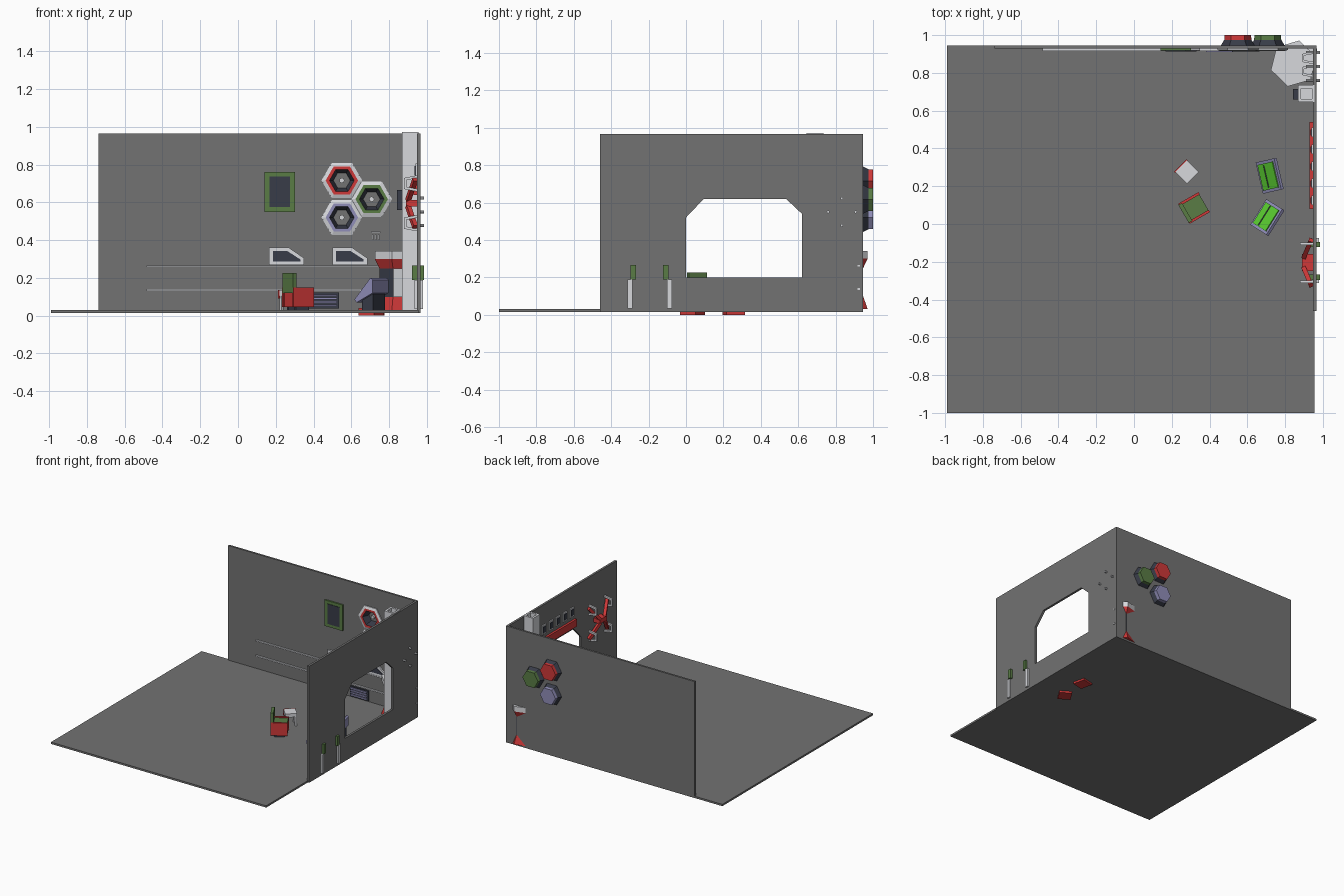
import bpy, bmesh, math
from mathutils import Matrix, Vector

if "Cube" in bpy.data.objects:
    bpy.data.objects.remove(bpy.data.objects["Cube"])

def mat(name, r, g, b):
    m = bpy.data.materials.new(name)
    m.diffuse_color = (r, g, b, 1)
    m.use_nodes = True
    m.node_tree.nodes["Principled BSDF"].inputs["Base Color"].default_value = m.diffuse_color
    return m

RED = mat("red", .62, .04, .04)
GREEN = mat("green", .10, .20, .06)
LIME = mat("lime", .10, .60, .03)
LAV = mat("lavender", .28, .27, .48)
DARK = mat("dark", .04, .045, .065)
WALL = mat("wall_grey", .17, .17, .17)
WHITE = mat("white", .68, .69, .72)

def finish(name, bm, mats, M=None):
    bmesh.ops.recalc_face_normals(bm, faces=bm.faces)
    me = bpy.data.meshes.new(name)
    bm.to_mesh(me)
    bm.free()
    for m in mats:
        me.materials.append(m)
    ob = bpy.data.objects.new(name, me)
    bpy.context.collection.objects.link(ob)
    if M:
        ob.matrix_world = M
    return ob

def prism(name, pts, axis, lo, hi, m, M=None):
    """Extrude a 2D profile along axis; profile uses the other two axes in order."""
    bm = bmesh.new()
    def co(p, d):
        c = list(p)
        c.insert(axis, d)
        return c
    a = [bm.verts.new(co(p, lo)) for p in pts]
    b = [bm.verts.new(co(p, hi)) for p in pts]
    bm.faces.new(a)
    bm.faces.new(b)
    for i in range(len(pts)):
        j = (i + 1) % len(pts)
        bm.faces.new((a[i], a[j], b[j], b[i]))
    return finish(name, bm, [m], M)

def box(name, x0, x1, y0, y1, z0, z1, m, M=None):
    return prism(name, [(x0, y0), (x1, y0), (x1, y1), (x0, y1)], 2, z0, z1, m, M)

def turned(name, prof, mats, axis, centre, n=6, turn=0):
    """Revolve (radius, distance) profile in n flat sides, one material per band."""
    bm = bmesh.new()
    rings = []
    for r, d in prof:
        ring = []
        for k in range(n if r else 1):
            t = math.radians(turn) + math.tau * k / n
            c = [centre[0] + r * math.cos(t), centre[1] + r * math.sin(t)]
            c.insert(axis, d)
            ring.append(bm.verts.new(c))
        rings.append(ring)
    used = list(dict.fromkeys(mats))
    for a, b, m in zip(rings, rings[1:], mats):
        for k in range(n):
            q = [a[k % len(a)], a[(k + 1) % len(a)], b[(k + 1) % len(b)], b[k % len(b)]]
            f = bm.faces.new(list(dict.fromkeys(q)))
            f.material_index = used.index(m)
    return finish(name, bm, used)

def bar(name, p, q, w, m):
    """Square bar between two points."""
    p, q = Vector(p), Vector(q)
    M = Matrix.Translation(p) @ (q - p).to_track_quat('Z', 'Y').to_matrix().to_4x4()
    return box(name, -w / 2, w / 2, -w / 2, w / 2, 0, (q - p).length, m, M)

def cut(ob, cutter):
    cutter.hide_render = True
    md = ob.modifiers.new("cut", 'BOOLEAN')
    md.object, md.operation, md.solver = cutter, 'DIFFERENCE', 'EXACT'
    bpy.context.view_layer.objects.active = ob
    bpy.ops.object.modifier_apply(modifier=md.name)
    bpy.data.objects.remove(cutter)

def place(x, y, deg):
    return Matrix.Translation((x, y, 0)) @ Matrix.Rotation(math.radians(deg), 4, 'Z')

# Floor and two walls
box("floor", -.99, .955, -1, .945, .015, .03, WALL)
back = box("back_wall", -.74, .955, .93, .946, .015, .966, WALL)
side = box("side_wall", .948, .966, -.46, .946, .015, .966, WALL)
window = [(0, .2), (0, .52), (.095, .62), (.535, .62), (.62, .54), (.62, .2)]
cut(side, prism("window_cutter", window, 0, .9, 1, WALL))

# Hexagonal portholes passing through the back wall
prof = [(0, .97), (.045, .97), (.066, .915), (.086, .915), (.108, .922), (.108, .935),
        (.09, .935), (.09, .945), (.072, .975), (.07, 1), (0, 1)]
for i, (x, z, c) in enumerate([(.55, .716, RED), (.708, .617, GREEN), (.55, .52, LAV)]):
    cut(back, turned("hole_cutter", [(0, .9), (.08, .9), (.08, .96), (0, .96)], [WALL] * 3, 1, (x, z)))
    turned(f"porthole_{i}", prof, [WALL, DARK, c, WHITE, WHITE, WHITE, DARK, DARK, c, c], 1, (x, z))
    turned(f"porthole_knob_{i}", [(0, .95), (.014, .95), (.014, .972), (0, .972)], [WHITE] * 3, 1, (x, z), 8)

# Framed display on the back wall
box("display_frame", .14, .302, .918, .932, .55, .762, GREEN)
box("display_screen", .167, .276, .914, .92, .575, .738, DARK)

# Rails along the back wall, ends showing through the side wall
for i, z in enumerate((.137, .262)):
    box(f"wall_rail_{i}", -.485, .97, .917, .929, z - .005, z + .005, WHITE)

# Slanted cabinets
for i, x in enumerate((.165, .5)):
    prism(f"cabinet_{i}", [(x, .268), (x, .36), (x + .105, .36), (x + .185, .305), (x + .185, .268)],
          1, .918, .932, WHITE)
    prism(f"cabinet_panel_{i}", [(x + .02, .288), (x + .02, .343), (x + .095, .343), (x + .165, .298),
          (x + .165, .288)], 1, .913, .92, DARK)

# Small three-slot vent and louvred grille
box("vent_top", .705, .755, .922, .932, .437, .447, WHITE)
for i in range(3):
    box(f"vent_bar_{i}", .71 + .016 * i, .718 + .016 * i, .922, .932, .4, .43, WHITE)
box("grille_frame", .37, .535, .918, .932, .038, .122, DARK)
for i in range(4):
    z = .05 + .018 * i
    box(f"grille_slat_{i}", .382, .523, .91, .92, z, z + .009, LAV)

# Hexagonal barrel in the corner
turned("corner_barrel", [(0, .03), (.125, .03), (.1, .1), (.1, .25), (.125, .3), (.125, .342), (0, .342)],
       [RED, RED, DARK, RED, WHITE, WHITE], 2, (.845, .85), 6, 16)
box("barrel_panel", -.05, .05, -.095, -.07, .1, .25, WHITE, place(.845, .85, 16))

# Column on the side wall: hollow top, dark control box
col = box("column", .868, .957, .645, .735, .03, .972, WHITE)
cut(col, box("column_cutter", .885, .942, .662, .718, .8, 1, WHITE))
box("column_control", .842, .87, .66, .715, .56, .665, DARK)

# Four wall handles in a diamond, pegs through the side wall
for i, (y, z) in enumerate([(.76, .55), (.833, .622), (.907, .55), (.833, .478)]):
    turned(f"handle_peg_{i}", [(0, .91), (.008, .91), (.008, .985), (0, .985)], [WHITE] * 3, 0, (y, z), 8)
for i, y in enumerate((.81, .88)):
    for s in (-1, 1):
        bar(f"handle_side_{i}_{s}", (.95, y + .027 * s, .55), (.895, y + .017 * s, .55), .012, WHITE)
    bar(f"handle_grip_{i}", (.895, y - .02, .55), (.895, y + .02, .55), .012, WHITE)

# Red beam over the window with a row of small screens
box("window_beam", .93, .95, .08, .54, .64, .7, RED)
for i in range(5):
    y = .1 + .09 * i
    box(f"small_screen_frame_{i}", .94, .95, y, y + .05, .73, .805, WHITE)
    box(f"small_screen_{i}", .936, .942, y + .009, y + .041, .742, .793, DARK)

# Red cross with white claw brackets on the side wall
cy, cz = -.205, .595
box("cross_hub", .89, .95, cy - .045, cy + .045, cz - .017, cz + .017, RED)
for s in (-1, 1):
    for t in (-1, 1):
        tag = f"{'r' if s > 0 else 'l'}{'u' if t > 0 else 'd'}"
        bar("cross_arm_" + tag, (.9, cy + .03 * s, cz + .015 * t), (.938, cy + .12 * s, cz + .125 * t), .024, RED)
        y, z = cy + .1 * s, cz + .105 * t
        for u in (-1, 1):
            bar(f"claw_side_{tag}_{u}", (.95, y, z + .036 * u), (.885, y, z + .024 * u), .014, WHITE)
        bar("claw_grip_" + tag, (.885, y, z - .03), (.885, y, z + .03), .014, WHITE)

# Posts set through the side wall
for i, (y, g) in enumerate([(-.3, -.282), (-.088, -.108)]):
    box(f"post_{i}", .935, .98, y - .013, y + .013, .035, .19, WHITE)
    box(f"post_cap_{i}", .922, .985, g - .014, g + .014, .19, .267, GREEN)

# Two slanted consoles on pedestals, bases reaching below the floor
d = Vector((.1, .115)).normalized()
n = Vector((-d.y, d.x))
for i, (x, y, deg, h) in enumerate([(.717, .255, 13, .085), (.705, .035, -32, .08)]):
    M = place(x, y, deg)
    box(f"console_base_{i}", -.048, .048, -.05, .05, 0, .04, RED, M)
    box(f"console_pedestal_{i}", -.02, .05, -.06, .06, .03, .14, DARK, M)
    a, b = Vector((-.055, .085)), Vector((.045, .2))
    prism(f"console_body_{i}", [a, b, (.058, .19), (.058, .12), (-.04, .07)], 1, -h, h, LAV, M)
    p, q = a + d * .015, b - d * .015
    prism(f"console_screen_{i}", [p, q, q + n * .006, p + n * .006], 1, .015 - h, h - .015, LIME, M)

# Armchair: red sides, green seat and backrest
M = place(.318, .085, 30)
box("chair_body", -.055, .06, -.05, .05, .045, .125, RED, M)
for s in (-1, 1):
    box(f"chair_side_{s}", -.062, .062, .054 * s - .007, .054 * s + .007, .045, .15, RED, M)
    box(f"chair_foot_{s}", -.04, .04, .04 * s - .008, .04 * s + .008, .03, .046, DARK, M)
box("chair_seat", -.055, .06, -.047, .047, .125, .142, GREEN, M)
box("chair_back", -.064, -.042, -.055, .055, .12, .226, GREEN, M)

# Stool: white top with red rim and four legs
M = place(.28, .275, 45)
box("stool_top", -.044, .044, -.044, .044, .105, .135, WHITE, M)
box("stool_rim", -.047, .047, .04, .05, .09, .135, RED, M)
for s in (-1, 1):
    for t in (-1, 1):
        box(f"stool_leg_{s}_{t}", .035 * s - .007, .035 * s + .007, .035 * t - .007, .035 * t + .007,
            .03, .106, WHITE, M)
